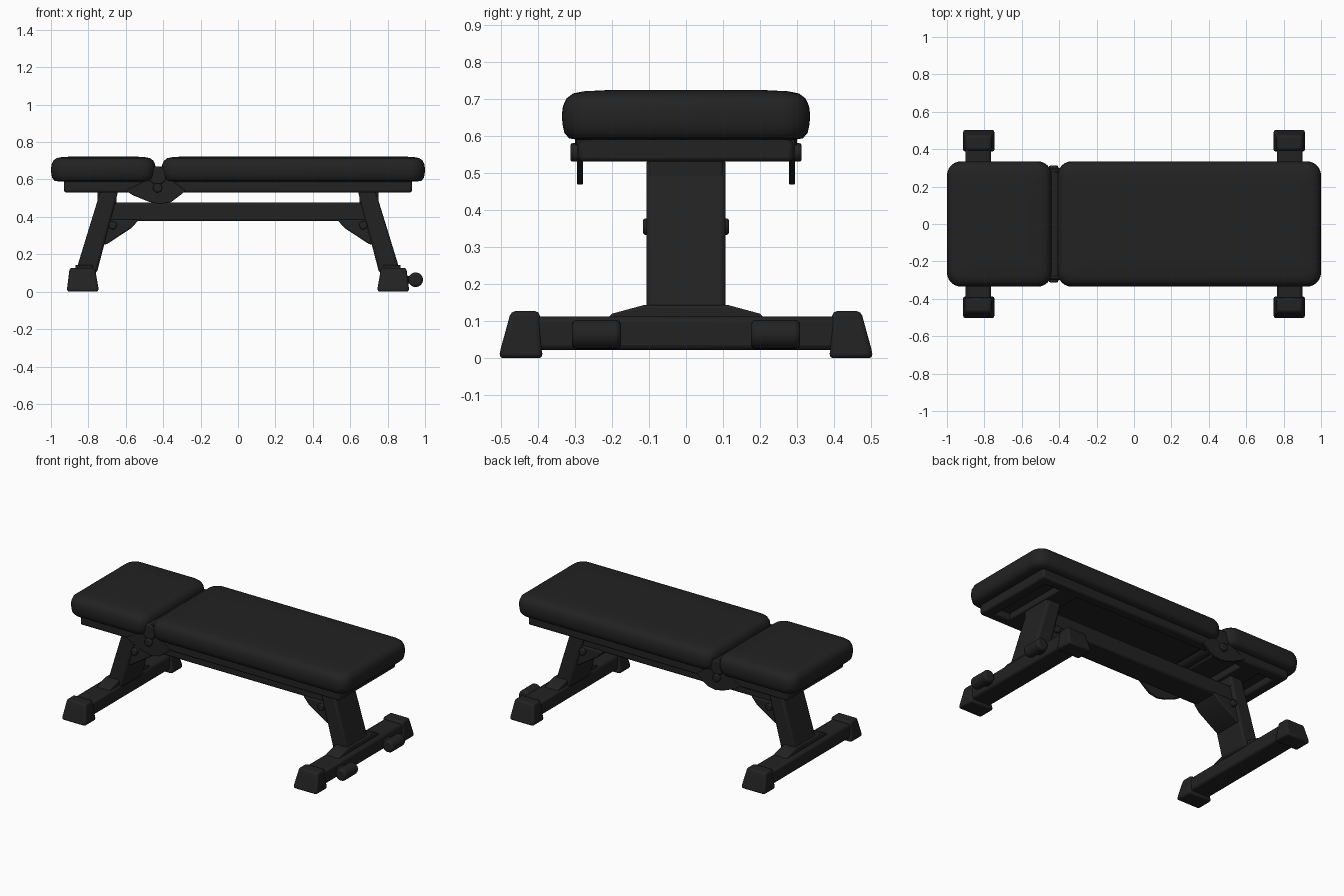
import bpy, bmesh, math
from mathutils import Vector

cube = bpy.data.objects.get("Cube")
if cube:
    bpy.data.objects.remove(cube)

black = bpy.data.materials.new("matte_black")
black.use_nodes = True
COLOUR = (0.016, 0.016, 0.016, 1)
black.diffuse_color = COLOUR
bsdf = black.node_tree.nodes["Principled BSDF"]
bsdf.inputs["Base Color"].default_value = COLOUR
bsdf.inputs["Roughness"].default_value = 0.7


def loft(name, rings, bevel=0.0, segments=2):
    """Skin a stack of equal-length point rings and cap both ends."""
    bm = bmesh.new()
    loops = [[bm.verts.new(p) for p in ring] for ring in rings]
    n = len(loops[0])
    for a, b in zip(loops, loops[1:]):
        for i in range(n):
            j = (i + 1) % n
            bm.faces.new((a[i], a[j], b[j], b[i]))
    bm.faces.new(loops[0][::-1])
    bm.faces.new(loops[-1])
    bmesh.ops.recalc_face_normals(bm, faces=bm.faces)
    mesh = bpy.data.meshes.new(name)
    bm.to_mesh(mesh)
    bm.free()
    obj = bpy.data.objects.new(name, mesh)
    bpy.context.collection.objects.link(obj)
    mesh.materials.append(black)
    if bevel:
        mod = obj.modifiers.new("soft_edges", 'BEVEL')
        mod.width, mod.segments = bevel, segments
        mod.angle_limit = math.radians(35)
    bpy.ops.object.select_all(action='DESELECT')
    obj.select_set(True)
    bpy.context.view_layer.objects.active = obj
    bpy.ops.object.shade_smooth_by_angle(angle=math.radians(40))
    return obj


def prism(name, profile, y0, y1, bevel=0.008):
    """Extrude an x-z profile along y."""
    return loft(name, [[(x, y, z) for x, z in profile] for y in (y0, y1)], bevel)


def box(name, x0, x1, y0, y1, z0, z1, bevel=0.008):
    return prism(name, [(x0, z0), (x1, z0), (x1, z1), (x0, z1)], y0, y1, bevel)


def rod(name, x, z, r, y0, y1, bevel=0.01, sides=24):
    ring = [(x + r * math.cos(math.tau * i / sides),
             z + r * math.sin(math.tau * i / sides)) for i in range(sides)]
    return prism(name, ring, y0, y1, bevel)


def rounded_rect(x0, x1, half_y, z, inset, radius):
    pts = []
    r = max(radius - inset * 0.5, 0.02)
    cx, hx, hy = (x0 + x1) / 2, (x1 - x0) / 2 - inset, half_y - inset
    for k, (sx, sy) in enumerate([(1, 1), (-1, 1), (-1, -1), (1, -1)]):
        for s in range(7):
            a = math.pi / 2 * (k + s / 6)
            pts.append((cx + sx * (hx - r) + r * math.cos(a),
                        sy * (hy - r) + r * math.sin(a), z))
    return pts


# Upholstered pads with a softly crowned top
PAD = [(0.05, 0.588), (0.02, 0.593), (0.007, 0.607), (0.002, 0.63), (0, 0.655),
       (0.003, 0.68), (0.012, 0.70), (0.03, 0.714), (0.06, 0.72), (0.14, 0.724)]
for name, x0, x1 in (("seat_pad", -1.0, -0.44), ("back_pad", -0.408, 1.0)):
    loft(name, [rounded_rect(x0, x1, 0.335, z, i, 0.075) for i, z in PAD])

# Pad support frames: perimeter rails below each cushion
for name, x0, x1 in (("seat_frame", -0.93, -0.46), ("back_frame", -0.36, 0.93)):
    box(name + "_board", x0, x1, -0.285, 0.285, 0.57, 0.60)
    for side, s in (("left", 1), ("right", -1)):
        y0, y1 = sorted((s * 0.22, s * 0.29))
        box(f"{name}_{side}_rail", x0, x1, y0, y1, 0.53, 0.59, 0.012)
    end = x0 if name == "seat_frame" else x1 - 0.07
    box(name + "_end_rail", end, end + 0.07, -0.285, 0.285, 0.53, 0.59, 0.012)

# Hinge between the pads
rod("hinge_tube", -0.43, 0.62, 0.05, -0.30, 0.30)
HINGE = [(-0.60, 0.54), (-0.56, 0.515), (-0.48, 0.482), (-0.42, 0.468),
         (-0.36, 0.478), (-0.31, 0.515), (-0.28, 0.54), (-0.36, 0.60),
         (-0.39, 0.67), (-0.45, 0.67), (-0.48, 0.60)]
for side, s in (("left", 1), ("right", -1)):
    y0, y1 = sorted((s * 0.278, s * 0.294))
    prism(f"hinge_plate_{side}", HINGE, y0, y1, 0.003)
    y0, y1 = sorted((s * 0.27, s * 0.312))
    rod(f"hinge_bolt_{side}", -0.43, 0.555, 0.025, y0, y1, 0.006, 16)

# Main beam
box("main_beam", -0.70, 0.72, -0.085, 0.085, 0.377, 0.478, 0.012)

# Leg assemblies at both ends
for end, m in (("seat_end", -1), ("back_end", 1)):
    def flip(points):
        return [(m * x, z) for x, z in points]

    prism(f"{end}_leg", flip([(0.755, 0.10), (0.87, 0.10), (0.735, 0.54), (0.64, 0.54)]),
          -0.107, 0.107, 0.014)
    prism(f"{end}_leg_bracket", flip([(0.65, 0.47), (0.75, 0.47), (0.75, 0.54), (0.65, 0.54)]),
          -0.10, 0.10)
    x0, x1 = sorted((m * 0.62, m * 0.76))
    box(f"{end}_cross_rail", x0, x1, -0.25, 0.25, 0.53, 0.58)
    prism(f"{end}_gusset", flip([(0.53, 0.385), (0.57, 0.34), (0.70, 0.255),
                                 (0.75, 0.245), (0.72, 0.385)]), -0.095, 0.095)
    rod(f"{end}_gusset_bolt", m * 0.67, 0.355, 0.022, -0.116, 0.116, 0.006, 16)

    # Floor bar with a welded flare at the leg
    x0, x1 = sorted((m * 0.765, m * 0.90))
    box(f"{end}_floor_bar", x0, x1, -0.45, 0.45, 0.022, 0.112, 0.014)
    flare = [(-0.22, 0.10), (0.22, 0.10), (0.20, 0.12), (0.115, 0.143),
             (-0.115, 0.143), (-0.20, 0.12)]
    loft(f"{end}_weld_flare", [[(m * x, y, z) for y, z in flare] for x in (0.775, 0.87)], 0.006)

    # Tapered rubber feet
    for side, s in (("left", 1), ("right", -1)):
        rings = []
        for z, xa, xb, ya, yb in ((0.0, 0.745, 0.915, 0.385, 0.505),
                                  (0.025, 0.747, 0.913, 0.39, 0.50),
                                  (0.127, 0.765, 0.90, 0.395, 0.472)):
            rings.append([(m * x, s * y, z) for x, y in
                          ((xa, ya), (xb, ya), (xb, yb), (xa, yb))])
        loft(f"{end}_{side}_foot", rings, 0.012)

# Transport wheels
for side, s in (("left", 1), ("right", -1)):
    y0, y1 = sorted((s * 0.175, s * 0.308))
    rod(f"wheel_{side}", 0.95, 0.064, 0.039, y0, y1, 0.012)
    y0, y1 = sorted((s * 0.21, s * 0.27))
    box(f"wheel_bracket_{side}", 0.88, 0.95, y0, y1, 0.045, 0.085)
